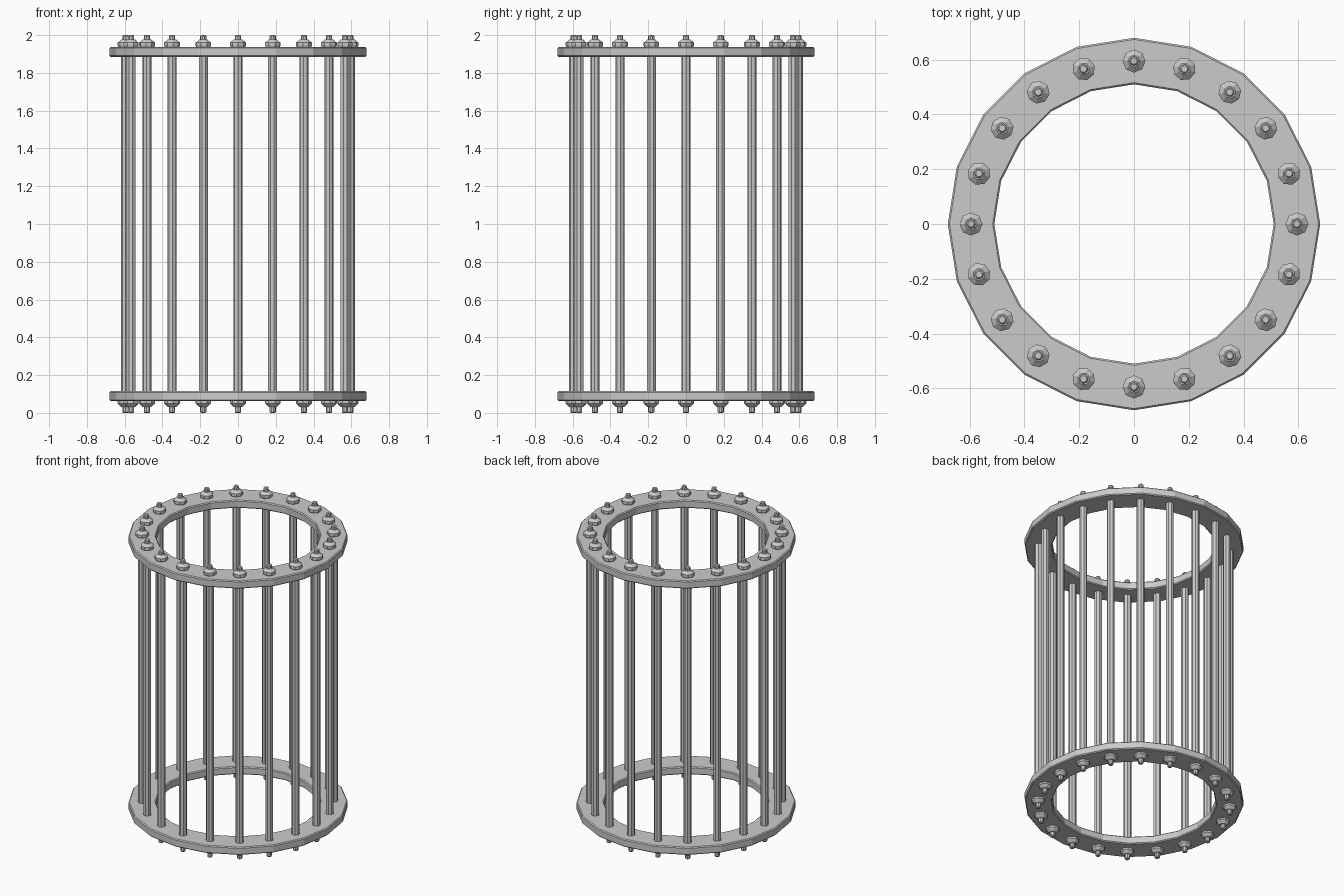
import bpy, bmesh
from math import sin, cos, pi

if "Cube" in bpy.data.objects:
    bpy.data.objects.remove(bpy.data.objects["Cube"])

COUNT = 20      # bars and ring sides
BAR_R = 0.595   # radius of the circle of bars


def lathe(name, profile, sides, closed=False, loc=(0, 0), turn=0.0):
    """Spin an (r, z) profile about z; open profiles get capped ends."""
    bm = bmesh.new()
    loops = [[bm.verts.new((r * cos(turn + 2 * pi * i / sides),
                            r * sin(turn + 2 * pi * i / sides), z))
              for i in range(sides)] for r, z in profile]
    pairs = list(zip(loops, loops[1:]))
    if closed:
        pairs.append((loops[-1], loops[0]))
    else:
        bm.faces.new(loops[0])
        bm.faces.new(loops[-1])
    for a, b in pairs:
        for i in range(sides):
            j = (i + 1) % sides
            bm.faces.new((a[i], a[j], b[j], b[i]))
    bmesh.ops.recalc_face_normals(bm, faces=bm.faces)
    mesh = bpy.data.meshes.new(name)
    bm.to_mesh(mesh)
    bm.free()
    obj = bpy.data.objects.new(name, mesh)
    obj.location = (loc[0], loc[1], 0)
    bpy.context.collection.objects.link(obj)
    return obj


# end rings with slightly chamfered rims
def ring(name, z0, z1, c=0.006, ri=0.51, ro=0.68):
    lathe(name, [(ri + c, z0), (ro - c, z0), (ro, z0 + c), (ro, z1 - c),
                 (ro - c, z1), (ri + c, z1), (ri, z1 - c), (ri, z0 + c)],
          COUNT, closed=True)


ring("bottom_ring", 0.062, 0.115)
ring("top_ring", 1.885, 1.938)

# bar with thinner threaded ends, and a tapered nut outside each ring
bar = [(0.012, 0.0), (0.017, 0.005), (0.017, 0.09), (0.025, 0.09),
       (0.025, 1.91), (0.017, 1.91), (0.017, 1.995), (0.012, 2.0)]
top_nut = [(0.036, 1.93), (0.042, 1.944), (0.042, 1.96), (0.022, 1.977)]
bottom_nut = [(0.022, 0.031), (0.042, 0.05), (0.042, 0.064), (0.036, 0.07)]

for k in range(COUNT):
    a = 2 * pi * k / COUNT
    p = (BAR_R * cos(a), BAR_R * sin(a))
    lathe(f"bar_{k + 1}", bar, 8, loc=p, turn=a)
    lathe(f"top_nut_{k + 1}", top_nut, 8, loc=p, turn=a)
    lathe(f"bottom_nut_{k + 1}", bottom_nut, 8, loc=p, turn=a)
